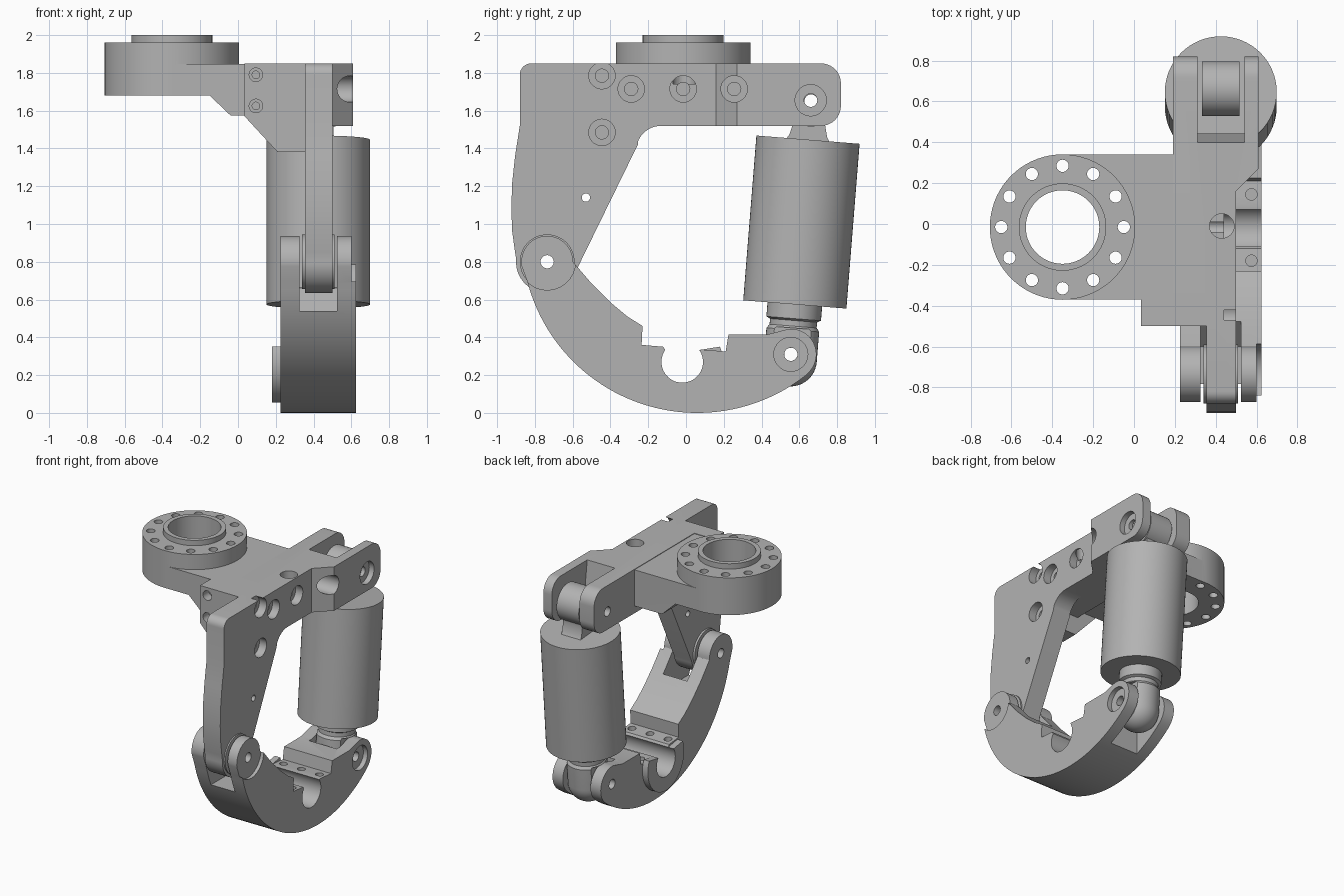
import bpy, bmesh
from math import sin, cos, pi, radians, atan
from mathutils import Matrix, Vector

if "Cube" in bpy.data.objects:
    bpy.data.objects.remove(bpy.data.objects["Cube"])

metal = bpy.data.materials.new("plain_grey")
metal.use_nodes = True
GREY = (0.45, 0.45, 0.45, 1)
metal.diffuse_color = GREY
metal.node_tree.nodes["Principled BSDF"].inputs["Base Color"].default_value = GREY

ORDER = {"x": lambda u, v, w: (w, u, v), "y": lambda u, v, w: (u, w, v), "z": lambda u, v, w: (u, v, w)}


def finish(name, bm):
    bmesh.ops.recalc_face_normals(bm, faces=bm.faces)
    mesh = bpy.data.meshes.new(name)
    bm.to_mesh(mesh)
    bm.free()
    mesh.materials.append(metal)
    obj = bpy.data.objects.new(name, mesh)
    bpy.context.collection.objects.link(obj)
    return obj


def arc(u, v, r, a, b, n=24):
    return [(u + r * cos(radians(a + (b - a) * i / n)), v + r * sin(radians(a + (b - a) * i / n)))
            for i in range(n + 1)]


def prism(name, axis, pts, lo, hi):
    """Extrude a closed outline along an axis."""
    bm = bmesh.new()
    base = bm.faces.new([bm.verts.new(ORDER[axis](u, v, lo)) for u, v in pts])
    top = bmesh.ops.extrude_face_region(bm, geom=[base])["geom"]
    step = Vector(ORDER[axis](0, 0, hi - lo))
    bmesh.ops.translate(bm, verts=[g for g in top if isinstance(g, bmesh.types.BMVert)], vec=step)
    return finish(name, bm)


def rod(name, axis, u, v, r, lo, hi, n=40):
    return prism(name, axis, arc(u, v, r, 0, 360, n)[:-1], lo, hi)


def rect(u0, u1, v0, v1):
    return [(u0, v0), (u1, v0), (u1, v1), (u0, v1)]


def lathe(name, profile, steps=64):
    bm = bmesh.new()
    verts = [bm.verts.new((r, 0, z)) for r, z in profile]
    edges = [bm.edges.new(p) for p in zip(verts, verts[1:])]
    bmesh.ops.spin(bm, geom=verts + edges, cent=(0, 0, 0), axis=(0, 0, 1), angle=2 * pi, steps=steps)
    bmesh.ops.remove_doubles(bm, verts=bm.verts, dist=0.0005)
    return finish(name, bm)


def combine(obj, tools, op="DIFFERENCE"):
    """Apply booleans and discard the tools."""
    for tool in tools:
        mod = obj.modifiers.new("bool", "BOOLEAN")
        mod.operation, mod.solver, mod.object = op, "EXACT", tool
        with bpy.context.temp_override(object=obj, active_object=obj):
            bpy.ops.object.modifier_apply(modifier=mod.name)
        bpy.data.objects.remove(tool)


def drill(axis, u, v, r, lo=-2, hi=3):
    return rod("cutter", axis, u, v, r, lo, hi, 28)


FOOT, HINGE, REAR = (-0.735, 0.8), (0.66, 1.655), (0.555, 0.31)
MID = 0.425

# main arm: top bar and curved front leg
bar_end = arc(0.715, 1.625, 0.105, -90, 0, 10) + arc(0.715, 1.745, 0.105, 0, 90, 10)
leg = arc(-0.82, 1.79, 0.06, 90, 180, 8) + [(-0.88, 1.52), (-0.905, 1.36), (-0.92, 1.22),
      (-0.925, 1.08), (-0.92, 0.96), (-0.905, 0.85)]
arm = prism("main_arm", "x", bar_end + leg + arc(*FOOT, 0.165, 175, 350)
            + [(-0.255, 1.42)] + arc(-0.13, 1.385, 0.135, 155, 90, 10), 0.355, 0.5)
bar = prism("bar", "x", bar_end + [(-0.37, 1.85), (-0.37, 1.52)], 0.19, 0.61)
combine(bar, [prism("cutter", "z", [(0.5, -1), (0.8, -1), (0.8, 0.46), (0.5, 0.16)], 1, 2)])
combine(arm, [bar, rod("foot_washer", "x", *FOOT, 0.145, 0.34, 0.51)], "UNION")
cuts = [prism("cutter", "x", [(0.46, 1.4), (1, 1.4), (1, 2), (0.38, 2)], 0.31, 0.54),
        drill("x", -0.53, 1.14, 0.022), drill("z", 0.43, -0.01, 0.06, 1.74, 2),
        drill("x", *FOOT, 0.035), drill("x", *HINGE, 0.035), drill("x", *HINGE, 0.083, 0.57, 1)]
for y, z in ((-0.445, 1.785), (-0.445, 1.485), (-0.29, 1.715), (-0.015, 1.715), (0.255, 1.715)):
    cuts += [drill("x", y, z, 0.07, 0.44, 1), drill("x", y, z, 0.035, 0.3, 1)]
combine(arm, cuts)

# bolted gusset plate in front of the bracket
gusset = prism("gusset_plate", "y", [(0.035, 1.85), (0.355, 1.85), (0.355, 1.38), (0.21, 1.38),
               (0.035, 1.57)], -0.5, -0.37)
combine(gusset, [drill("y", 0.095, z, r, -1, end) for z in (1.79, 1.625)
                 for r, end in ((0.036, -0.43), (0.02, -0.3))])

# mounting ring and its bracket
RX, RY = -0.35, -0.015
ring = rod("mounting_ring", "z", RX, RY, 0.356, 1.68, 1.96, 72)
combine(ring, [rod("lip", "z", RX, RY, 0.214, 1.9, 2.0, 64),
               prism("bracket", "y", [(RX, 1.68), (-0.15, 1.68), (-0.04, 1.575), (0.2, 1.575),
                     (0.2, 1.846), (RX, 1.846)], RY - 0.355, RY + 0.355)], "UNION")
combine(ring, [rod("cutter", "z", RX, RY, 0.18, 1, 3, 64)]
        + [drill("z", x, y, 0.03) for x, y in arc(RX, RY, 0.3, 0, 360, 12)[:-1]])

# lower jaw
jaw = prism("lower_jaw", "x", arc(0.06, 0.93, 0.93, 195, 308, 48) + arc(*REAR, 0.135, -45, 95)
            + [(0.43, 0.415), (0.225, 0.415), (0.21, 0.325), (0.085, 0.335)]
            + arc(-0.02, 0.27, 0.11, 35, -215, 36)
            + [(-0.12, 0.35), (-0.235, 0.36), (-0.23, 0.46), (-0.31, 0.51), (-0.4, 0.585),
               (-0.5, 0.685), (-0.59, 0.79)] + arc(*FOOT, 0.137, 0, 190), 0.225, 0.625)
combine(jaw, [prism("cutter", "x", [(-1.1, 0.54), (-0.6, 0.54), (-0.46, 0.68), (-0.46, 1), (-1.1, 1)],
                    0.325, 0.525),
              prism("cutter", "x", rect(0.4, 1, -0.2, 0.7), 0.31, 0.54),
              drill("x", *FOOT, 0.15, 0.6, 1), drill("x", *FOOT, 0.035),
              drill("x", *REAR, 0.09, 0.59, 1), drill("x", *REAR, 0.035)]
        + [drill("z", x, y, 0.028, 0.2, 0.5) for x in (0.275, MID, 0.575) for y in (-0.18, 0.145)])

# raised collar around the jaw channel
collar = prism("channel_collar", "x", arc(-0.02, 0.27, 0.215, 158, 382, 40)
               + arc(-0.02, 0.27, 0.11, 35, -215, 36), 0.18, 0.225)

# actuator: barrel, collar and domed rod end, built upright and then tilted
dome = [(0.14 * cos(a), -0.03 + 0.14 * sin(a)) for a in [-pi / 2 + pi / 2 * i / 12 for i in range(13)]]
actuator = lathe("actuator", dome + [(0.14, 0.13), (0.125, 0.15), (0.125, 0.18), (0.145, 0.19),
                 (0.145, 0.265), (0.274, 0.265), (0.274, 1.14), (0, 1.14)])
combine(actuator, [prism("cutter", "x", rect(-0.3, 0.3, -0.3, 0.14), *span)
                   for span in ((-0.3, -0.1), (0.1, 0.3))])
combine(actuator, [prism("neck", "x", [(-0.125, 1.12), (0.125, 1.12), (0.1, 1.16), (0.085, 1.22),
                         (0.085, 1.34), (-0.085, 1.34), (-0.085, 1.22), (-0.1, 1.16)], -0.08, 0.08),
                   rod("eye", "x", 0, 1.345, 0.135, -0.092, 0.092)], "UNION")
combine(actuator, [drill("x", 0, z, 0.035) for z in (0, 1.345)])
actuator.data.transform(Matrix.Translation((MID, *REAR)) @ Matrix.Rotation(-atan(0.08), 4, "X"))

# smooth shading with sharp edges kept
for obj in bpy.context.selected_objects:
    obj.select_set(False)
for obj in (arm, gusset, ring, jaw, collar, actuator):
    obj.select_set(True)
bpy.context.view_layer.objects.active = arm
bpy.ops.object.shade_smooth_by_angle(angle=radians(30))
